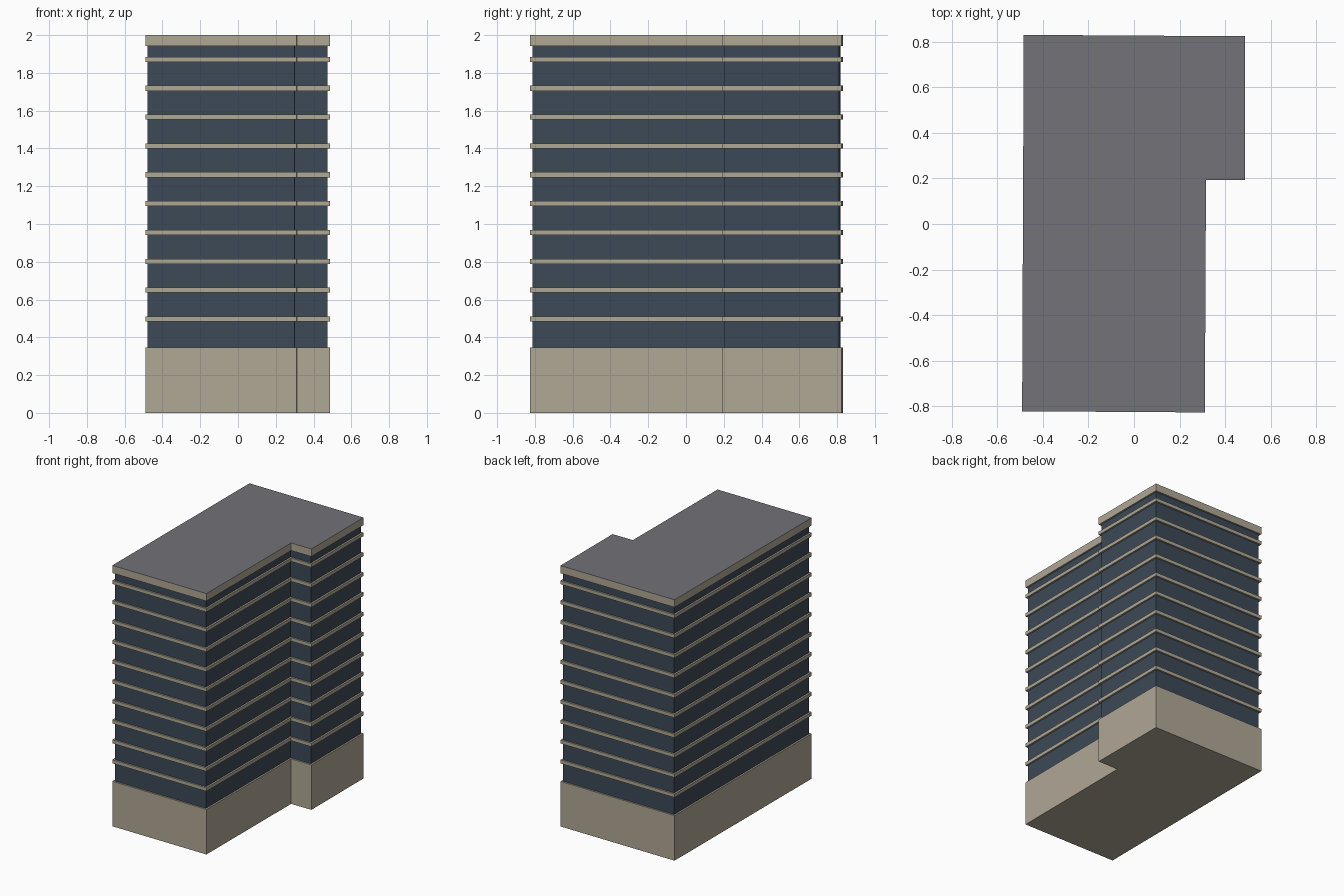
import bpy, bmesh
from mathutils import Vector

if "Cube" in bpy.data.objects:
    bpy.data.objects.remove(bpy.data.objects["Cube"])

# Building outline, counter-clockwise, with one notched corner
OUTLINE = [Vector(p) for p in ((-0.491, -0.822), (0.311, -0.827), (0.316, 0.193),
                               (0.488, 0.192), (0.488, 0.824), (-0.484, 0.83))]


def srgb(r, g, b):
    f = lambda c: c / 12.92 if c <= 0.04045 else ((c + 0.055) / 1.055) ** 2.4
    return (f(r / 255), f(g / 255), f(b / 255), 1)


def material(name, rgb):
    m = bpy.data.materials.new(name)
    m.diffuse_color = srgb(*rgb)
    m.use_nodes = True
    m.node_tree.nodes["Principled BSDF"].inputs["Base Color"].default_value = m.diffuse_color
    return m


STONE = material("beige stone", (176, 168, 150))
GLASS = material("dark blue glass", (60, 73, 87))
ROOF = material("grey roof", (115, 115, 120))


def inset(points, d):
    """Offset every edge of the outline inward by d."""
    result = []
    for i, p in enumerate(points):
        a = (p - points[i - 1]).normalized()
        b = (points[(i + 1) % len(points)] - p).normalized()
        na, nb = Vector((-a.y, a.x)), Vector((-b.y, b.x))
        result.append(p + (na + nb) * d / (1 + na.dot(nb)))
    return result


def storey(name, points, z0, z1, mat, top_mat=None):
    """Extrude an outline from z0 to z1, with an optional top colour."""
    bm = bmesh.new()
    base = bm.faces.new([bm.verts.new((p.x, p.y, z0)) for p in points])
    top = bmesh.ops.extrude_face_region(bm, geom=[base], use_keep_orig=True)["geom"]
    for v in top:
        if isinstance(v, bmesh.types.BMVert):
            v.co.z = z1
    bmesh.ops.recalc_face_normals(bm, faces=bm.faces)
    bm.normal_update()
    mesh = bpy.data.meshes.new(name)
    mesh.materials.append(mat)
    if top_mat:
        mesh.materials.append(top_mat)
        for f in bm.faces:
            f.material_index = int(f.normal.z > 0.5)
    bm.to_mesh(mesh)
    bm.free()
    obj = bpy.data.objects.new(name, mesh)
    bpy.context.collection.objects.link(obj)


# Ground floor, recessed glass tower and roof slab
storey("ground_floor", OUTLINE, 0, 0.345, STONE)
storey("glass_walls", inset(OUTLINE, 0.013), 0.345, 1.942, GLASS)
storey("roof_slab", OUTLINE, 1.942, 2.0, STONE, ROOF)

# Projecting floor bands
for i in range(10):
    z = 0.497 + i * 0.1527
    storey(f"floor_band_{i + 1}", OUTLINE, z - 0.0135, z + 0.0135, STONE)
